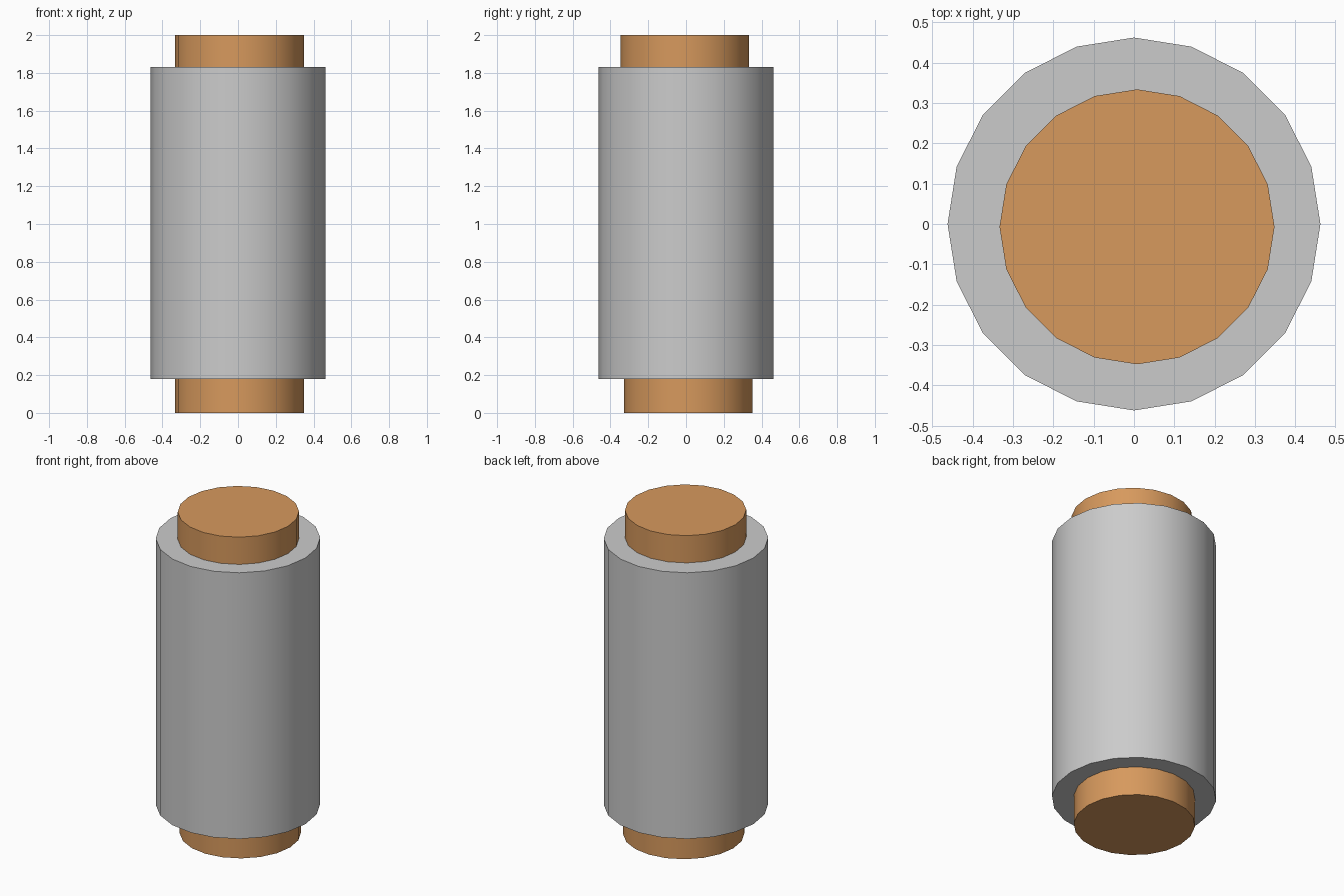
import bpy
import math

if "Cube" in bpy.data.objects:
    bpy.data.objects.remove(bpy.data.objects["Cube"])


def make_material(name, color):
    mat = bpy.data.materials.new(name)
    mat.diffuse_color = (*color, 1.0)
    mat.use_nodes = True
    mat.node_tree.nodes["Principled BSDF"].inputs["Base Color"].default_value = mat.diffuse_color
    return mat


def make_cylinder(name, radius, z0, z1, x, y, mat):
    bpy.ops.mesh.primitive_cylinder_add(
        vertices=20, radius=radius, depth=z1 - z0, location=(x, y, (z0 + z1) / 2))
    obj = bpy.context.object
    obj.name = name
    obj.data.materials.append(mat)
    bpy.ops.object.shade_smooth_by_angle(angle=math.radians(30))
    return obj


grey = make_material("light_grey", (0.60, 0.60, 0.60))
copper = make_material("copper_orange", (0.68, 0.32, 0.11))

# Main body
make_cylinder("body", 0.4625, 0.18, 1.831, 0.0, 0.0, grey)

# End caps, each very slightly off the body's axis
make_cylinder("bottom_cap", 0.341, 0.0, 0.18, 0.0075, 0.012, copper)
make_cylinder("top_cap", 0.341, 1.831, 2.0, 0.0075, -0.007, copper)
